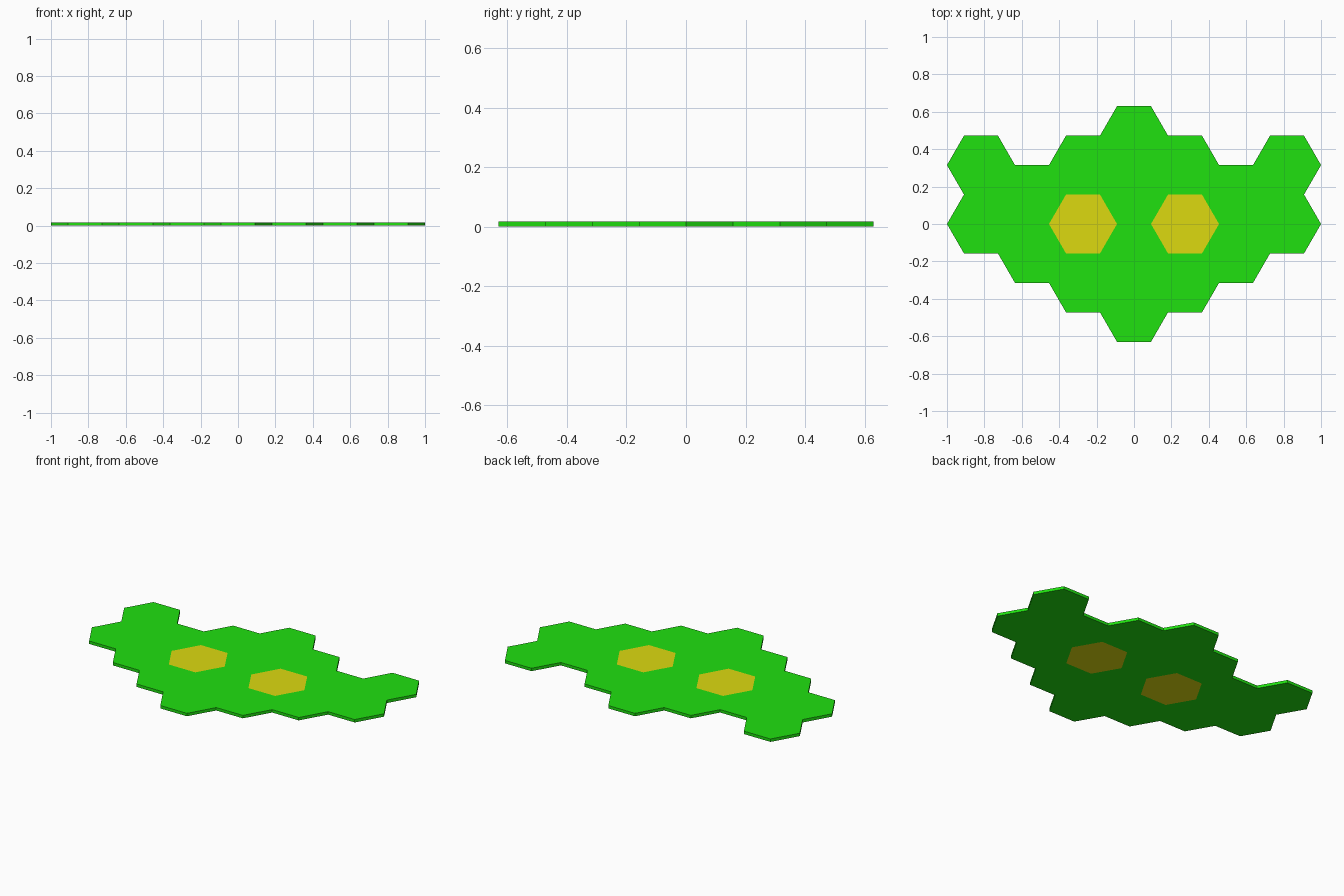
import bpy, bmesh
from math import cos, sin, pi, sqrt

if "Cube" in bpy.data.objects:
    bpy.data.objects.remove(bpy.data.objects["Cube"])

R = 2 / 11            # hexagon radius: seven columns span 2 units
H = sqrt(3) * R       # hexagon height
T = R / 10            # plate thickness


def material(name, color):
    m = bpy.data.materials.new(name)
    m.diffuse_color = color
    m.use_nodes = True
    m.node_tree.nodes["Principled BSDF"].inputs["Base Color"].default_value = m.diffuse_color
    return m


def hex_plate(name, centres, mat):
    """Join flat hexagons at shared corners, then extrude them to a plate."""
    bm = bmesh.new()
    for x, y in centres:
        bm.faces.new([bm.verts.new((x + R * cos(i * pi / 3), y + R * sin(i * pi / 3), 0))
                      for i in range(6)])
    bmesh.ops.remove_doubles(bm, verts=bm.verts[:], dist=1e-4)
    ext = bmesh.ops.extrude_face_region(bm, geom=bm.faces[:], use_keep_orig=True)
    top = [g for g in ext["geom"] if isinstance(g, bmesh.types.BMVert)]
    bmesh.ops.translate(bm, verts=top, vec=(0, 0, T))
    bmesh.ops.recalc_face_normals(bm, faces=bm.faces[:])
    me = bpy.data.meshes.new(name)
    bm.to_mesh(me)
    bm.free()
    me.materials.append(mat)
    ob = bpy.data.objects.new(name, me)
    bpy.context.collection.objects.link(ob)
    return ob


green = material("green", (0.014, 0.75, 0.005, 1))
yellow = material("yellow", (0.72, 0.70, 0.005, 1))

# rows per column, in hexagon heights, mirrored left and right
columns = {0: (-1.5, -0.5, 0.5, 1.5), 1: (-1, 1), 2: (-0.5, 0.5), 3: (0, 1)}
tiles = [(s * c * 1.5 * R, r * H)
         for c, rows in columns.items() for r in rows
         for s in ((1, -1) if c else (1,))]

# green head plate with two openings
hex_plate("head_plate", tiles, green)

# yellow eye tiles filling the openings
for side, s in (("left", -1), ("right", 1)):
    hex_plate(side + "_eye_tile", [(s * 1.5 * R, 0)], yellow)
